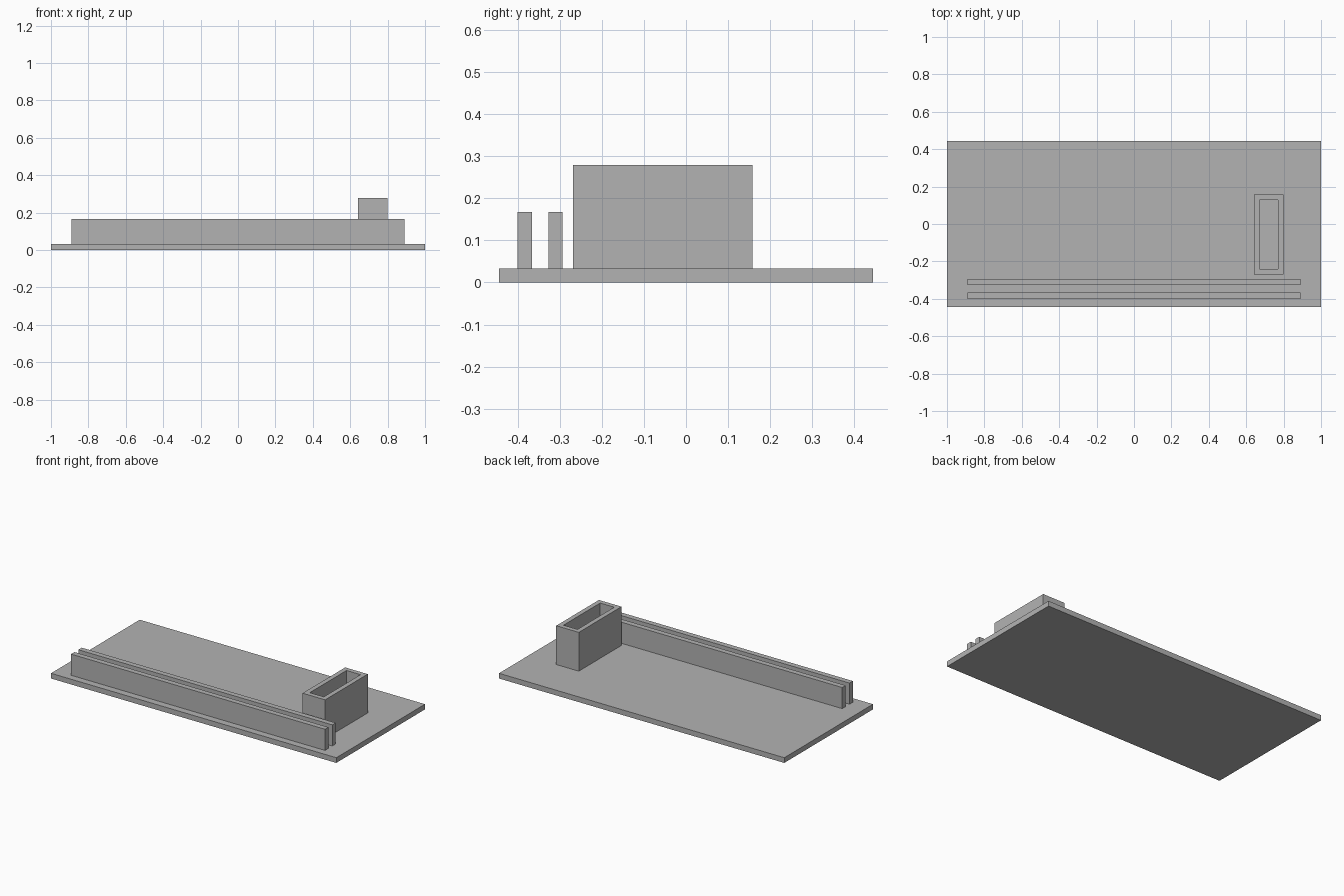
import bpy
import bmesh

cube = bpy.data.objects.get("Cube")
if cube:
    bpy.data.objects.remove(cube, do_unlink=True)

grey = bpy.data.materials.new("plain grey")
grey.use_nodes = True
colour = (0.45, 0.45, 0.45, 1)
grey.diffuse_color = colour
grey.node_tree.nodes["Principled BSDF"].inputs["Base Color"].default_value = colour

BASE_TOP = 0.033


def box(name, x, y, z):
    """Axis-aligned box from (low, high) pairs."""
    bm = bmesh.new()
    bmesh.ops.create_cube(bm, size=1)
    for v in bm.verts:
        v.co = [pair[0] if c < 0 else pair[1] for c, pair in zip(v.co, (x, y, z))]
    mesh = bpy.data.meshes.new(name)
    bm.to_mesh(mesh)
    bm.free()
    mesh.materials.append(grey)
    obj = bpy.data.objects.new(name, mesh)
    bpy.context.collection.objects.link(obj)
    return obj


# Flat base plate
box("base_plate", (-1, 1), (-0.444, 0.444), (0, BASE_TOP))

# Two parallel rails forming a slot along the front
for name, y in (("front_rail", -0.4), ("rear_rail", -0.327)):
    box(name, (-0.89, 0.89), (y, y + 0.034), (BASE_TOP, 0.167))

# Open-topped holder: inset the top face and push it down to the plate
holder = box("holder", (0.641, 0.799), (-0.269, 0.158), (BASE_TOP, 0.279))
bm = bmesh.new()
bm.from_mesh(holder.data)
top = max(bm.faces, key=lambda f: f.calc_center_median().z)
bmesh.ops.inset_region(bm, faces=[top], thickness=0.042)
floor = bmesh.ops.extrude_discrete_faces(bm, faces=[top])["faces"][0]
for v in floor.verts:
    v.co.z = BASE_TOP + 0.002
bmesh.ops.recalc_face_normals(bm, faces=bm.faces)
bm.to_mesh(holder.data)
bm.free()
